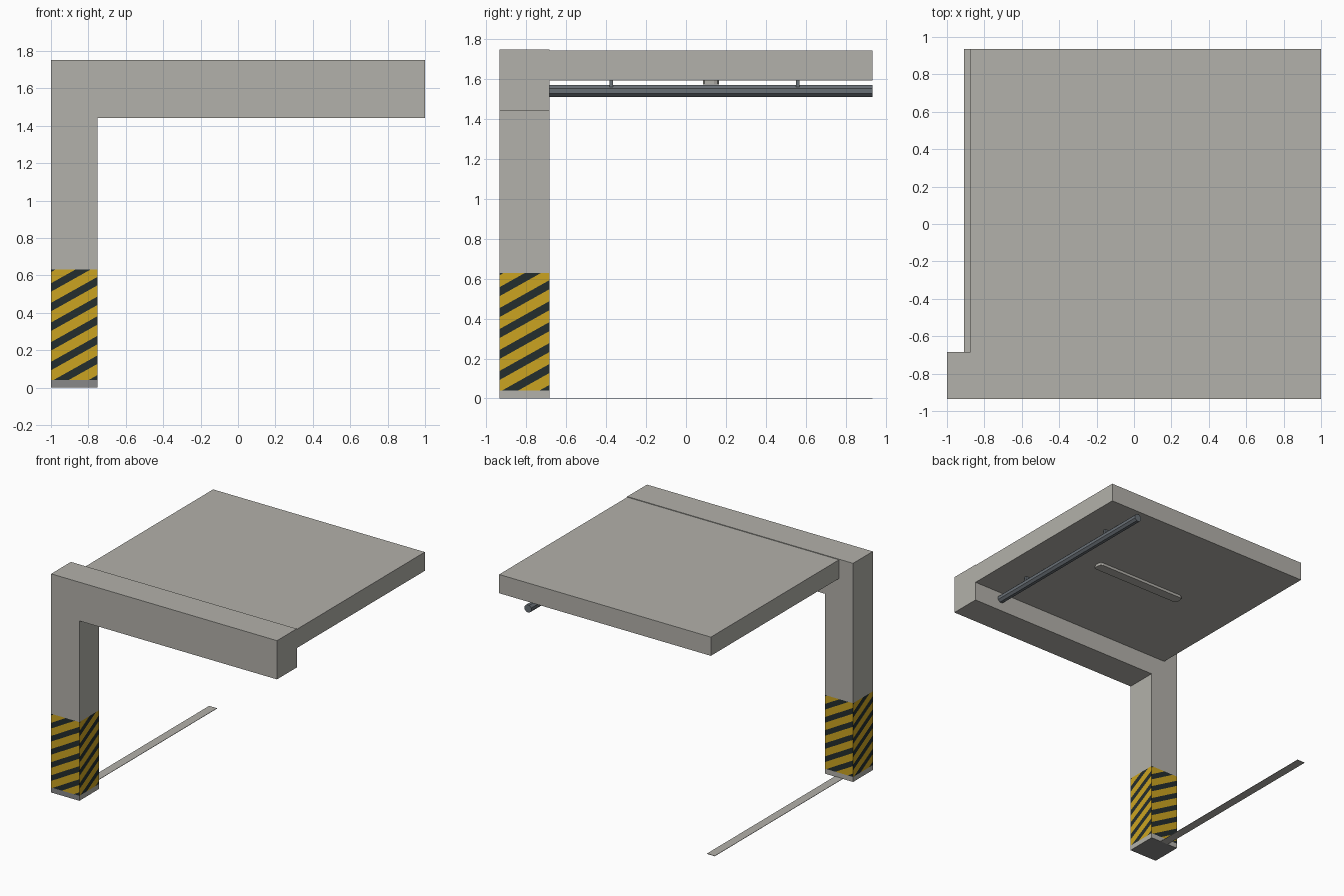
import bpy, bmesh, math
from mathutils import Vector

if "Cube" in bpy.data.objects:
    bpy.data.objects.remove(bpy.data.objects["Cube"])


def material(name, rgb):
    m = bpy.data.materials.new(name)
    m.diffuse_color = (*rgb, 1)
    m.use_nodes = True
    m.node_tree.nodes["Principled BSDF"].inputs["Base Color"].default_value = m.diffuse_color
    return m


concrete = material("concrete", (0.45, 0.44, 0.405))
base_grey = material("base grey", (0.25, 0.25, 0.25))
yellow = material("warning yellow", (0.60, 0.37, 0.015))
black = material("warning black", (0.017, 0.026, 0.027))
steel = material("pipe steel", (0.14, 0.16, 0.18))


def finish(name, bm, mats):
    me = bpy.data.meshes.new(name)
    bm.to_mesh(me)
    bm.free()
    for m in mats:
        me.materials.append(m)
    ob = bpy.data.objects.new(name, me)
    bpy.context.collection.objects.link(ob)
    return ob


def box(name, lo, hi, mat, chamfer=0):
    """Box between two corners, optionally with chamfered upright edges."""
    bm = bmesh.new()
    bmesh.ops.create_cube(bm, size=1)
    for v in bm.verts:
        v.co = Vector([lo[i] + (v.co[i] + 0.5) * (hi[i] - lo[i]) for i in range(3)])
    if chamfer:
        upright = [e for e in bm.edges
                   if abs(e.verts[0].co.z - e.verts[1].co.z) > 1e-5]
        bmesh.ops.bevel(bm, geom=upright, offset=chamfer, segments=2,
                        profile=0.5, affect='EDGES')
    return finish(name, bm, [mat])


X0, X1 = -1.0, -0.75          # column
Y0, Y1, YB = -0.935, -0.685, 0.935
Z_BASE, Z_STRIPE, Z_BEAM, Z_TOP = 0.04, 0.63, 1.44, 1.75

# Column: base band, striped band and plain shaft, all in one skin
SLOPE, PERIOD, DARK, START = 0.56, 0.105, 0.43, 0.43
bm = bmesh.new()
corners = [Vector(c) for c in ((X0, Y0, 0), (X1, Y0, 0), (X1, Y1, 0), (X0, Y1, 0))]


def quad(a, b, z0, z1, mat):
    up0, up1 = Vector((0, 0, z0)), Vector((0, 0, z1))
    f = bm.faces.new([bm.verts.new(p) for p in (a + up0, b + up0, b + up1, a + up1)])
    f.material_index = mat
    return f


for i in range(4):
    a, b = corners[i], corners[(i + 1) % 4]
    along = (b - a).normalized()
    quad(a, b, 0, Z_BASE, 1 if i == 0 else 0)
    quad(a, b, Z_STRIPE, Z_BEAM, 0)
    # cut the band along slanted lines that rise to the right on each side
    faces = [quad(a, b, Z_BASE, Z_STRIPE, 2)]
    normal = Vector((0, 0, 1)) - along * SLOPE
    for k in range(-7, 4):
        for s in (-0.5, 0.5):
            z = START + (k + s * DARK) * PERIOD
            geom = faces + list({e for f in faces for e in f.edges}) \
                + list({v for f in faces for v in f.verts})
            res = bmesh.ops.bisect_plane(bm, geom=geom, dist=1e-6,
                                         plane_co=a + Vector((0, 0, z)), plane_no=normal)
            faces = [g for g in res["geom"] if isinstance(g, bmesh.types.BMFace)]
    for f in faces:
        c = f.calc_center_median()
        t = (c.z - SLOPE * (c - a).dot(along) - START) / PERIOD
        f.material_index = 3 if abs(t - round(t)) < DARK / 2 else 2
bottom = bm.faces.new([bm.verts.new(c) for c in reversed(corners)])
bottom.material_index = 1
bmesh.ops.remove_doubles(bm, verts=bm.verts, dist=1e-5)
finish("column", bm, [concrete, base_grey, yellow, black])

# Beam, roof slab and thin floor line
box("beam", (X0, Y0, Z_BEAM), (1, Y1, Z_TOP), concrete)
box("roof_slab", (-0.875, Y1, 1.595), (1, YB, 1.745), concrete)
box("floor_line", (-0.91, Y1, 0), (-0.84, YB, 0.003), concrete)

# Ceiling lamp with rounded ends
box("ceiling_lamp", (-0.345, 0.085, 1.573), (0.47, 0.165, 1.595), concrete, 0.025)

# Eight-sided pipe under the slab, hung on two brackets
PIPE_X, PIPE_Z, R = 0.745, 1.54, 0.03
bpy.ops.mesh.primitive_cylinder_add(
    vertices=8, radius=R / math.cos(math.pi / 8), depth=YB - Y1,
    location=(PIPE_X, (Y1 + YB) / 2, PIPE_Z), rotation=(math.pi / 2, 0, 0))
pipe = bpy.context.object
pipe.name = "pipe"
for v in pipe.data.vertices:      # turn half a side so the top is flat
    c, s = math.cos(math.pi / 8), math.sin(math.pi / 8)
    x, y = v.co.x, v.co.y
    v.co.x, v.co.y = x * c - y * s, x * s + y * c
pipe.data.materials.append(steel)
for n, y in enumerate((-0.375, 0.56), 1):
    box(f"pipe_bracket_{n}", (PIPE_X - 0.02, y - 0.008, 1.56),
        (PIPE_X + 0.02, y + 0.008, 1.597), steel)
